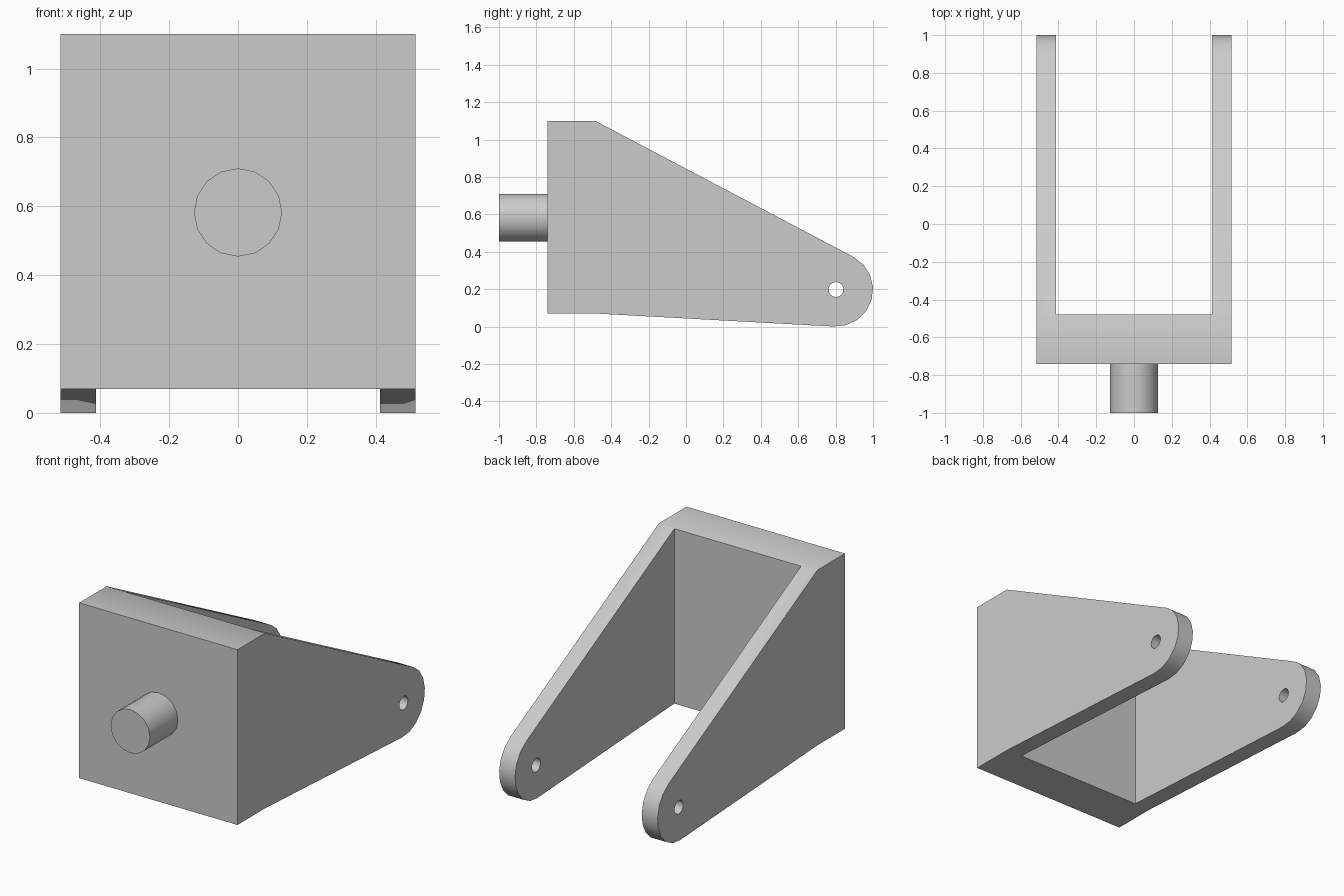
import bpy
import bmesh
from math import radians, sin, cos, pi
from mathutils import Matrix

cube = bpy.data.objects.get("Cube")
if cube:
    bpy.data.objects.remove(cube, do_unlink=True)

HALF_WIDTH = 0.515
ARM_INNER = 0.412
PLATE_FRONT, PLATE_BACK = -0.74, -0.485
BOTTOM, TOP = 0.07, 1.1
PIN_Y, PIN_Z, TIP_RADIUS = 0.802, 0.198, 0.198

grey = bpy.data.materials.new("plain grey")
grey.use_nodes = True
colour = (0.6, 0.6, 0.6, 1)
grey.diffuse_color = colour
grey.node_tree.nodes["Principled BSDF"].inputs["Base Color"].default_value = colour


def add_object(name, bm):
    bmesh.ops.recalc_face_normals(bm, faces=bm.faces)
    mesh = bpy.data.meshes.new(name)
    bm.to_mesh(mesh)
    bm.free()
    mesh.materials.append(grey)
    obj = bpy.data.objects.new(name, mesh)
    bpy.context.collection.objects.link(obj)
    return obj


def cylinder(name, radius, length, sides, turn, centre):
    bm = bmesh.new()
    bmesh.ops.create_cone(bm, cap_ends=True, segments=sides, radius1=radius,
                          radius2=radius, depth=length,
                          matrix=Matrix.Translation(centre) @ turn)
    return add_object(name, bm)


def cut(target, cutter):
    cutter.hide_render = True
    mod = target.modifiers.new(cutter.name, 'BOOLEAN')
    mod.operation = 'DIFFERENCE'
    mod.solver = 'EXACT'
    mod.object = cutter
    bpy.context.view_layer.objects.active = target
    bpy.ops.object.modifier_apply(modifier=mod.name)
    bpy.data.objects.remove(cutter, do_unlink=True)


def smooth(obj):
    bpy.ops.object.select_all(action='DESELECT')
    obj.select_set(True)
    bpy.context.view_layer.objects.active = obj
    bpy.ops.object.shade_smooth_by_angle(angle=radians(31))


# Bracket side profile with a rounded tip, extruded across the width
profile = [(PLATE_BACK, BOTTOM), (PLATE_FRONT, BOTTOM),
           (PLATE_FRONT, TOP), (PLATE_BACK, TOP)]
steps = 8
for i in range(steps + 1):
    a = radians(62 - 155 * i / steps)
    profile.append((PIN_Y + TIP_RADIUS * cos(a), PIN_Z + TIP_RADIUS * sin(a)))
bm = bmesh.new()
face = bm.faces.new([bm.verts.new((-HALF_WIDTH, y, z)) for y, z in profile])
side = bmesh.ops.extrude_face_region(bm, geom=[face])
moved = [v for v in side["geom"] if isinstance(v, bmesh.types.BMVert)]
bmesh.ops.translate(bm, verts=moved, vec=(2 * HALF_WIDTH, 0, 0))
bracket = add_object("fork_bracket", bm)

# Slot between the two arms
bm = bmesh.new()
bmesh.ops.create_cube(bm, size=1, matrix=Matrix.Translation((0, PLATE_BACK + 1.005, 0.5))
                      @ Matrix.Diagonal((2 * ARM_INNER, 2, 2, 1)))
cut(bracket, add_object("slot_cutter", bm))

# Pin hole through both arm tips
cut(bracket, cylinder("pin_hole_cutter", 0.04, 2, 16,
                      Matrix.Rotation(pi / 2, 4, 'Y'), (0, PIN_Y, PIN_Z)))
smooth(bracket)

# Round mounting peg on the front plate
peg_length = 1 + PLATE_FRONT
peg = cylinder("mounting_peg", 0.128, peg_length, 16,
               Matrix.Rotation(pi / 2, 4, 'X'),
               (0, PLATE_FRONT - peg_length / 2, 0.582))
smooth(peg)
